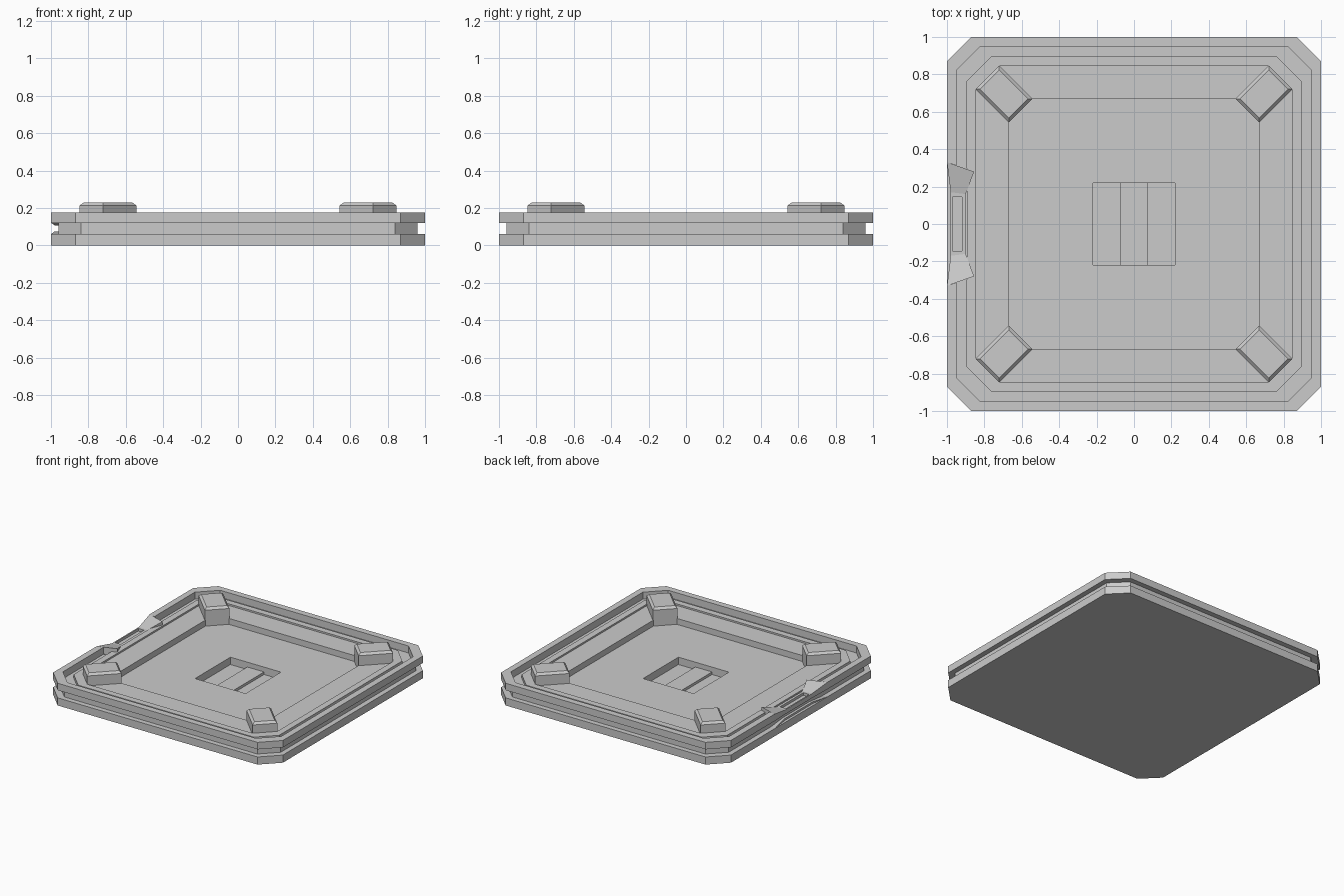
import bpy, bmesh, math
from mathutils import Matrix

if "Cube" in bpy.data.objects:
    bpy.data.objects.remove(bpy.data.objects["Cube"])


def loft(name, loops):
    """Closed solid from a stack of matching point loops, capped at both ends."""
    bm = bmesh.new()
    rings = [[bm.verts.new(p) for p in loop] for loop in loops]
    n = len(rings[0])
    for a, b in zip(rings, rings[1:]):
        for i in range(n):
            j = (i + 1) % n
            bm.faces.new((a[i], a[j], b[j], b[i]))
    bm.faces.new(rings[0][::-1])
    bm.faces.new(rings[-1])
    bmesh.ops.remove_doubles(bm, verts=bm.verts, dist=1e-5)
    bmesh.ops.recalc_face_normals(bm, faces=bm.faces)
    me = bpy.data.meshes.new(name)
    bm.to_mesh(me)
    bm.free()
    ob = bpy.data.objects.new(name, me)
    bpy.context.collection.objects.link(ob)
    return ob


def octagon(h, c, z):
    e = h - c
    return [(h, -e, z), (h, e, z), (e, h, z), (-e, h, z),
            (-h, e, z), (-h, -e, z), (-e, -h, z), (e, -h, z)]


def prism(name, outline, z0, z1):
    return loft(name, [[(x, y, z) for x, y in outline] for z in (z0, z1)])


def rect(x0, x1, y0, y1):
    return [(x0, y0), (x1, y0), (x1, y1), (x0, y1)]


def cut(ob, cutter):
    mod = ob.modifiers.new("cut", 'BOOLEAN')
    mod.operation = 'DIFFERENCE'
    mod.solver = 'EXACT'
    mod.object = cutter
    bpy.context.view_layer.objects.active = ob
    bpy.ops.object.modifier_apply(modifier=mod.name)
    bpy.data.objects.remove(cutter)


# Tile body: grooved side, rim, channel, ledge and square sunken floor
FLOOR = 0.088
profile = [(1, .13, 0), (1, .13, .06), (.96, .12, .06), (.96, .12, .12),
           (1, .13, .12), (1, .13, .175), (.95, .13, .175), (.95, .13, .12),
           (.895, .13, .12), (.895, .13, .148), (.845, .13, .148),
           (.845, .13, .135), (.667, 0, .135), (.667, 0, FLOOR)]
body = loft("tile_body", [octagon(*p) for p in profile])

# Central well with a raised middle slat
cut(body, prism("well_cutter", rect(-.22, .22, -.22, .22), .03, .3))
prism("well_slat", rect(-.073, .073, -.22, .22), .02, .05)

# Gap in the left rim for the dipped section
cut(body, prism("rim_cutter", [(-1.02, -.337), (-.893, -.295),
                               (-.893, .295), (-1.02, .337)], .115, .3))


# Dipped rim section and raised lower lip: end height -> middle height
def dipped_strip(name, inner_end, inner_mid, bottom, top):
    loops = []
    for s, mid in ((-1, 0), (-1, 1), (1, 1), (1, 0)):
        xo, yo = ((-1, .33), (-.98, .17))[mid]
        xi, yi = (inner_end, inner_mid)[mid]
        loops.append([(xo, s * yo, bottom[mid]), (xi, s * yi, bottom[mid]),
                      (xi, s * yi, top[mid]), (xo, s * yo, top[mid])])
    return loft(name, loops)


dip = dipped_strip("rim_dip", (-.855, .28), (-.9, .16), (.12, .107), (.175, .142))
cut(dip, prism("slot_cutter", rect(-.97, -.92, -.145, .145), .122, .3))
dipped_strip("lower_lip_rise", (-.95, .31), (-.95, .16), (.04, .04), (.06, .075))

# Four bevelled corner blocks turned to the diagonals
for k, side in enumerate(("back_right", "back_left", "front_left", "front_right")):
    loops = []
    for inset, z in ((0, .07), (0, .213), (.016, .23)):
        a, b = .125 - inset, .089 - inset
        loops.append([(x, y, z) for x, y in rect(-a, a, -b, b)])
    block = loft("corner_block_" + side, loops)
    block.data.transform(Matrix.Rotation(math.radians(45 + 90 * k), 4, 'Z')
                         @ Matrix.Translation((.695 * math.sqrt(2), 0, 0)))
